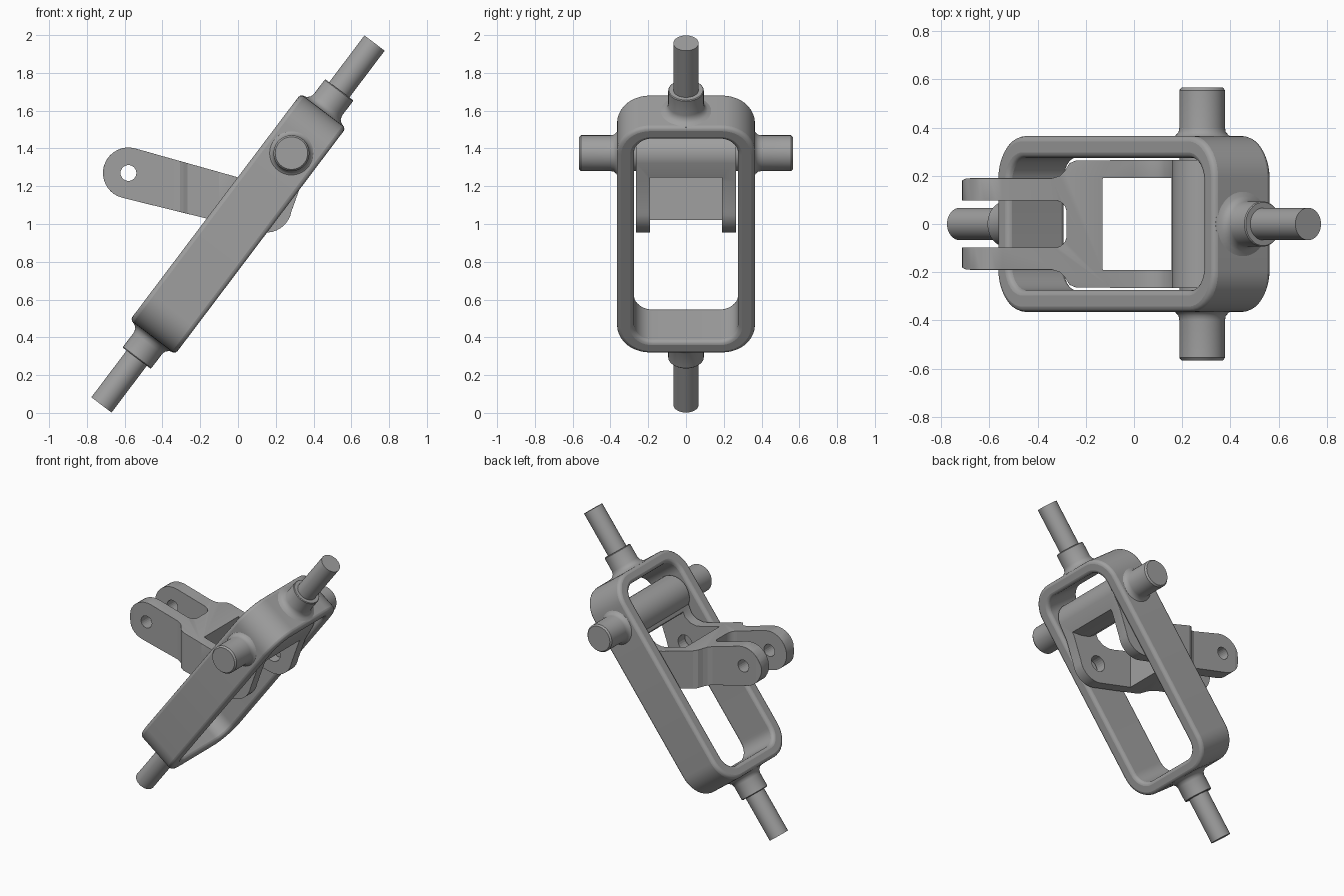
import bpy, bmesh, math
from mathutils import Matrix, Vector

if "Cube" in bpy.data.objects:
    bpy.data.objects.remove(bpy.data.objects["Cube"])

TILT = Matrix.Translation((0, 0, 1)) @ Matrix.Rotation(math.radians(37.05), 4, 'Y')
PIVOT = (0.283, 1.375)          # x, z of the side pins

steel = bpy.data.materials.new("grey_steel")
steel.diffuse_color = (0.35, 0.35, 0.35, 1)
steel.use_nodes = True
steel.node_tree.nodes["Principled BSDF"].inputs["Base Color"].default_value = steel.diffuse_color


def finish(name, bm, matrix=Matrix()):
    bmesh.ops.recalc_face_normals(bm, faces=bm.faces)
    bm.transform(matrix)
    me = bpy.data.meshes.new(name)
    bm.to_mesh(me)
    bm.free()
    me.materials.append(steel)
    ob = bpy.data.objects.new(name, me)
    bpy.context.collection.objects.link(ob)
    return ob


def arc(cx, cy, r, a0, a1, n=10):
    return [(cx + r * math.cos(math.radians(a0 + (a1 - a0) * i / n)),
             cy + r * math.sin(math.radians(a0 + (a1 - a0) * i / n))) for i in range(n + 1)]


def rounded_rect(x0, x1, y0, y1, r, n=10):
    return (arc(x1 - r, y1 - r, r, 0, 90, n) + arc(x0 + r, y1 - r, r, 90, 180, n)
            + arc(x0 + r, y0 + r, r, 180, 270, n) + arc(x1 - r, y0 + r, r, 270, 360, n))


def prism(name, pts, a, b, axis):
    """Extrude a 2D outline from a to b along y (outline in x,z) or z (outline in x,y)."""
    bm = bmesh.new()
    put = (lambda p, h: (p[0], h, p[1])) if axis == 'y' else (lambda p, h: (p[0], p[1], h))
    lo = [bm.verts.new(put(p, a)) for p in pts]
    hi = [bm.verts.new(put(p, b)) for p in pts]
    bm.faces.new(lo)
    bm.faces.new(hi)
    for i in range(len(pts)):
        j = (i + 1) % len(pts)
        bm.faces.new((lo[i], lo[j], hi[j], hi[i]))
    return finish(name, bm)


def lathe(name, profile, matrix, n=40):
    """Revolve (radius, height) points about local z."""
    bm = bmesh.new()
    rings = [[bm.verts.new((r * math.cos(2 * math.pi * i / n), r * math.sin(2 * math.pi * i / n), h))
              for i in range(n)] for r, h in profile]
    for p, q in zip(rings, rings[1:]):
        for i in range(n):
            j = (i + 1) % n
            bm.faces.new((p[i], p[j], q[j], q[i]))
    bm.faces.new(rings[0])
    bm.faces.new(rings[-1])
    return finish(name, bm, matrix)


def add_bool(ob, cutter, op):
    m = ob.modifiers.new(cutter.name, 'BOOLEAN')
    m.operation, m.object, m.solver = op, cutter, 'EXACT'
    cutter.hide_render = True
    cutter.hide_set(True)


def add_bevel(ob, width):
    m = ob.modifiers.new("rounded_edges", 'BEVEL')
    m.width, m.segments = width, 3
    m.limit_method, m.angle_limit = 'ANGLE', math.radians(40)


def smooth(ob):
    bpy.ops.object.select_all(action='DESELECT')
    ob.select_set(True)
    bpy.context.view_layer.objects.active = ob
    bpy.ops.object.shade_smooth_by_angle(angle=math.radians(35))


# Tilted ring frame: inner and outer rounded rectangles joined into a band
bm = bmesh.new()
outer = rounded_rect(-0.365, 0.365, -0.75, 0.75, 0.175)
inner = rounded_rect(-0.275, 0.275, -0.67, 0.67, 0.1)
loops = [[bm.verts.new((w, y, u)) for y, u in pts]
         for pts, w in ((outer, -0.15), (outer, 0.15), (inner, 0.15), (inner, -0.15))]
for k in range(4):
    p, q = loops[k], loops[(k + 1) % 4]
    for i in range(len(p)):
        j = (i + 1) % len(p)
        bm.faces.new((p[i], p[j], q[j], q[i]))
frame = finish("ring_frame", bm, TILT)
add_bevel(frame, 0.022)
smooth(frame)

# Shafts with collars at both ends of the frame
shaft = [(0.12, 0.70), (0.14, 0.748), (0.115, 0.756), (0.1, 0.77), (0.094, 0.79), (0.094, 0.885),
         (0.09, 0.89), (0.067, 0.89), (0.067, 1.2)]
for name, turn in (("upper_shaft", 0), ("lower_shaft", math.pi)):
    smooth(lathe(name, shaft, TILT @ Matrix.Rotation(turn, 4, 'X')))

# Side pivot pins
pin = [(0.095, 0.22), (0.095, 0.33), (0.125, 0.36), (0.11, 0.368), (0.098, 0.382), (0.095, 0.4),
       (0.095, 0.555), (0.086, 0.566)]
for name, turn in (("front_pin", 90), ("back_pin", -90)):
    at = Matrix.Translation((PIVOT[0], 0, PIVOT[1]))
    smooth(lathe(name, pin, at @ Matrix.Rotation(math.radians(turn), 4, 'X')))

# Pivoting fork bracket: side outline with arm tip, lower lobe and pivot barrel
side = (arc(-0.58, 1.27, 0.135, 76, 256, 18) + arc(0.15, 1.09, 0.135, 256, 350, 10)
        + [(0.34, 1.225)] + arc(*PIVOT, 0.125, -25, 200, 20)
        + [(0.14, 1.275), (0.10, 1.247), (0.05, 1.238), (0.0, 1.247)])
bracket = prism("fork_bracket", side, -0.265, 0.265, 'y')

# Plan outline: wide body narrowing to two arms around a rounded slot
half = ([(0.5, 0.3), (-0.1, 0.3), (-0.1, 0.264), (-0.24, 0.264), (-0.268, 0.252), (-0.288, 0.22),
         (-0.308, 0.2), (-0.34, 0.19), (-0.68, 0.19)] + arc(-0.69, 0.155, 0.035, 90, 180, 4)[1:]
        + [(-0.725, 0.098)] + arc(-0.33, 0.048, 0.05, 90, 0, 6))
plan = prism("plan_outline", half + [(x, -y) for x, y in reversed(half)], 0.7, 1.7, 'z')
add_bool(bracket, plan, 'INTERSECT')

# Opening between the side cheeks, running up behind and below the barrel
gap = [(-0.13, 0.8), (-0.13, 1.6), (0.125, 1.6), (0.135, 1.36), (0.16, 1.30), (0.21, 1.266),
       (0.28, 1.25), (0.5, 1.24), (0.5, 0.8)]
cavity = prism("cheek_gap", gap, -0.19, 0.19, 'y')
add_bool(bracket, cavity, 'DIFFERENCE')
add_bevel(bracket, 0.014)

# Cross holes in the arms and cheeks
for name, x, z, r in (("tip_hole", -0.58, 1.27, 0.042), ("cheek_hole", 0.14, 1.095, 0.055)):
    add_bool(bracket, prism(name, arc(x, z, r, 0, 345, 23), -0.5, 0.5, 'y'), 'DIFFERENCE')
smooth(bracket)
